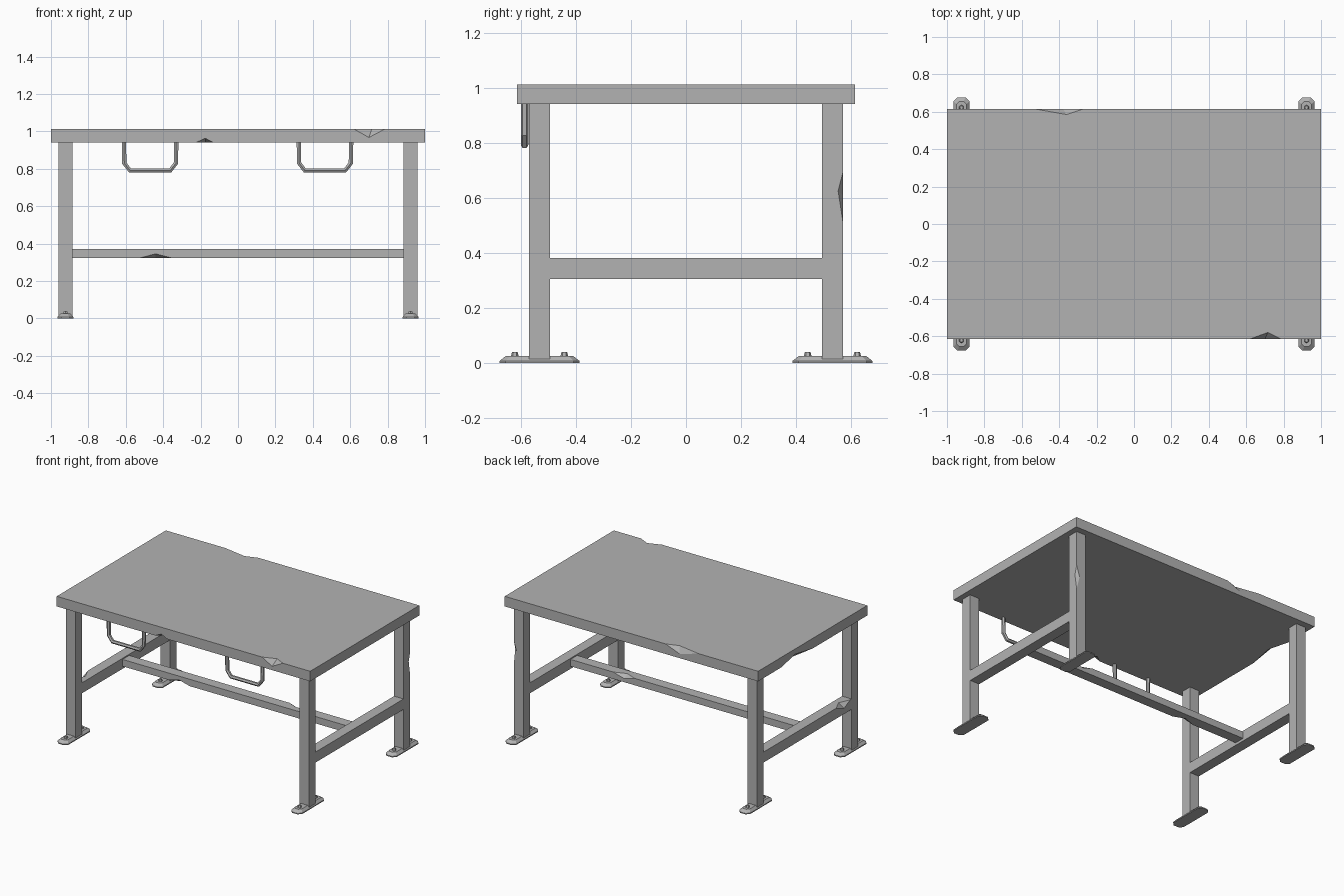
import bpy, bmesh
from mathutils import Vector

if "Cube" in bpy.data.objects:
    bpy.data.objects.remove(bpy.data.objects["Cube"], do_unlink=True)

steel = bpy.data.materials.new("grey_steel")
steel.use_nodes = True
steel.diffuse_color = (0.45, 0.45, 0.45, 1)
steel.node_tree.nodes["Principled BSDF"].inputs["Base Color"].default_value = (0.45, 0.45, 0.45, 1)


def make_object(name, bm):
    bmesh.ops.recalc_face_normals(bm, faces=bm.faces)
    mesh = bpy.data.meshes.new(name)
    bm.to_mesh(mesh)
    bm.free()
    mesh.materials.append(steel)
    ob = bpy.data.objects.new(name, mesh)
    bpy.context.collection.objects.link(ob)
    return ob


def box(name, lo, hi):
    lo, hi = Vector(lo), Vector(hi)
    bm = bmesh.new()
    bmesh.ops.create_cube(bm, size=1)
    for v in bm.verts:
        v.co = (lo + hi) / 2 + v.co * (hi - lo)
    return make_object(name, bm)


def chip(ob, start, end, a, b):
    """Cut a wedge from an edge; a and b are its deepest points on the two faces."""
    start, end, a, b = map(Vector, (start, end, a, b))
    along = (end - start).normalized()
    mid = start + along * ((a + b) / 2 - start).dot(along)
    outer = mid + (mid - (a + b) / 2) * 2
    bm = bmesh.new()
    for p in (start, end, a + (a - b) * 0.3, b + (b - a) * 0.3, outer):
        bm.verts.new(p)
    bmesh.ops.convex_hull(bm, input=bm.verts)
    cutter = make_object("chip_cutter", bm)
    cutter.hide_render = True
    mod = ob.modifiers.new("chip", "BOOLEAN")
    mod.operation, mod.solver, mod.object = "DIFFERENCE", "EXACT", cutter
    bpy.context.view_layer.objects.active = ob
    bpy.ops.object.modifier_apply(modifier=mod.name)
    bpy.data.objects.remove(cutter, do_unlink=True)


def octagon(bm, cx, cy, z, hx, hy, cut):
    pts = [(hx, hy - cut), (hx - cut, hy), (cut - hx, hy), (-hx, hy - cut),
           (-hx, cut - hy), (cut - hx, -hy), (hx - cut, -hy), (hx, cut - hy)]
    return [bm.verts.new((cx + x, cy + y, z)) for x, y in pts]


def foot(name, cx, cy):
    # Bevelled base plate
    bm = bmesh.new()
    rings = [octagon(bm, cx, cy, 0, 0.043, 0.145, 0.022),
             octagon(bm, cx, cy, 0.007, 0.043, 0.145, 0.022),
             octagon(bm, cx, cy, 0.025, 0.027, 0.122, 0.015)]
    for low, high in zip(rings, rings[1:]):
        for i in range(8):
            j = (i + 1) % 8
            bm.faces.new((low[i], low[j], high[j], high[i]))
    bm.faces.new(rings[0])
    bm.faces.new(rings[-1])
    # Bolt heads on either side of the leg
    for dy in (-0.09, 0.09):
        bolt = bmesh.ops.create_cone(bm, cap_ends=True, segments=6, radius1=0.015,
                                     radius2=0.01, depth=0.02)
        bmesh.ops.translate(bm, verts=bolt["verts"], vec=(cx, cy + dy, 0.03))
    make_object(name, bm)


def handle(name, cx):
    # Hexagonal bar bent into a U under the front edge
    curve = bpy.data.curves.new(name, "CURVE")
    curve.dimensions = "3D"
    curve.bevel_depth, curve.bevel_resolution = 0.0135, 1
    curve.use_fill_caps = True
    half = [(0.14, 0.95), (0.138, 0.83), (0.108, 0.791)]
    path = half + [(-x, z) for x, z in reversed(half)]
    spline = curve.splines.new("POLY")
    spline.points.add(len(path) - 1)
    for point, (x, z) in zip(spline.points, path):
        point.co = (cx + x, -0.587, z, 1)
    spline.use_smooth = False
    curve.materials.append(steel)
    ob = bpy.data.objects.new(name, curve)
    bpy.context.collection.objects.link(ob)
    bpy.ops.object.select_all(action="DESELECT")
    ob.select_set(True)
    bpy.context.view_layer.objects.active = ob
    bpy.ops.object.convert(target="MESH")


# Table top with worn edges
T, B, Y = 1.012, 0.94, 0.615
top = box("table_top", (-1, -Y, B), (1, Y, T))
chip(top, (0.62, -Y, T), (0.785, -Y, T), (0.70, -Y, 0.967), (0.715, -0.58, T))
chip(top, (-0.225, -Y, B), (-0.13, -Y, B), (-0.175, -Y, 0.963), (-0.175, -0.575, B))
chip(top, (-0.53, Y, T), (-0.27, Y, T), (-0.38, Y, 0.97), (-0.36, 0.585, T))
chip(top, (-1, 0.0, B), (-1, 0.35, B), (-1, 0.2, 0.975), (-0.96, 0.2, B))

# Legs, feet and side rails
for side, sx in (("right", -1), ("left", 1)):
    x0, x1 = sorted((sx * 0.885, sx * 0.96))
    for end, sy in (("front", -1), ("back", 1)):
        y0, y1 = sorted((sy * 0.495, sy * 0.57))
        leg = box(f"{end}_{side}_leg", (x0, y0, 0.01), (x1, y1, B))
        if (sx, sy) == (1, 1):
            chip(leg, (x1, y1, 0.515), (x1, y1, 0.69), (x1, 0.553, 0.625), (0.935, y1, 0.61))
        foot(f"{end}_{side}_foot", sx * 0.9225, sy * 0.5325)
    rail = box(f"{side}_rail", (x0, -0.495, 0.305), (x1, 0.495, 0.38))
    if sx < 0:
        chip(rail, (x0, -0.48, 0.38), (x0, -0.32, 0.38), (x0, -0.41, 0.345), (-0.925, -0.4, 0.38))

# Long stretcher between the rails
stretcher = box("stretcher", (-0.885, -0.0375, 0.323), (0.885, 0.0375, 0.372))
chip(stretcher, (-0.525, -0.0375, 0.323), (-0.355, -0.0375, 0.323),
     (-0.44, -0.0375, 0.345), (-0.44, -0.005, 0.323))
chip(stretcher, (0.38, 0.0375, 0.372), (0.55, 0.0375, 0.372),
     (0.46, 0.0375, 0.348), (0.46, 0.005, 0.372))

# Pull handles
handle("right_handle", -0.47)
handle("left_handle", 0.465)
